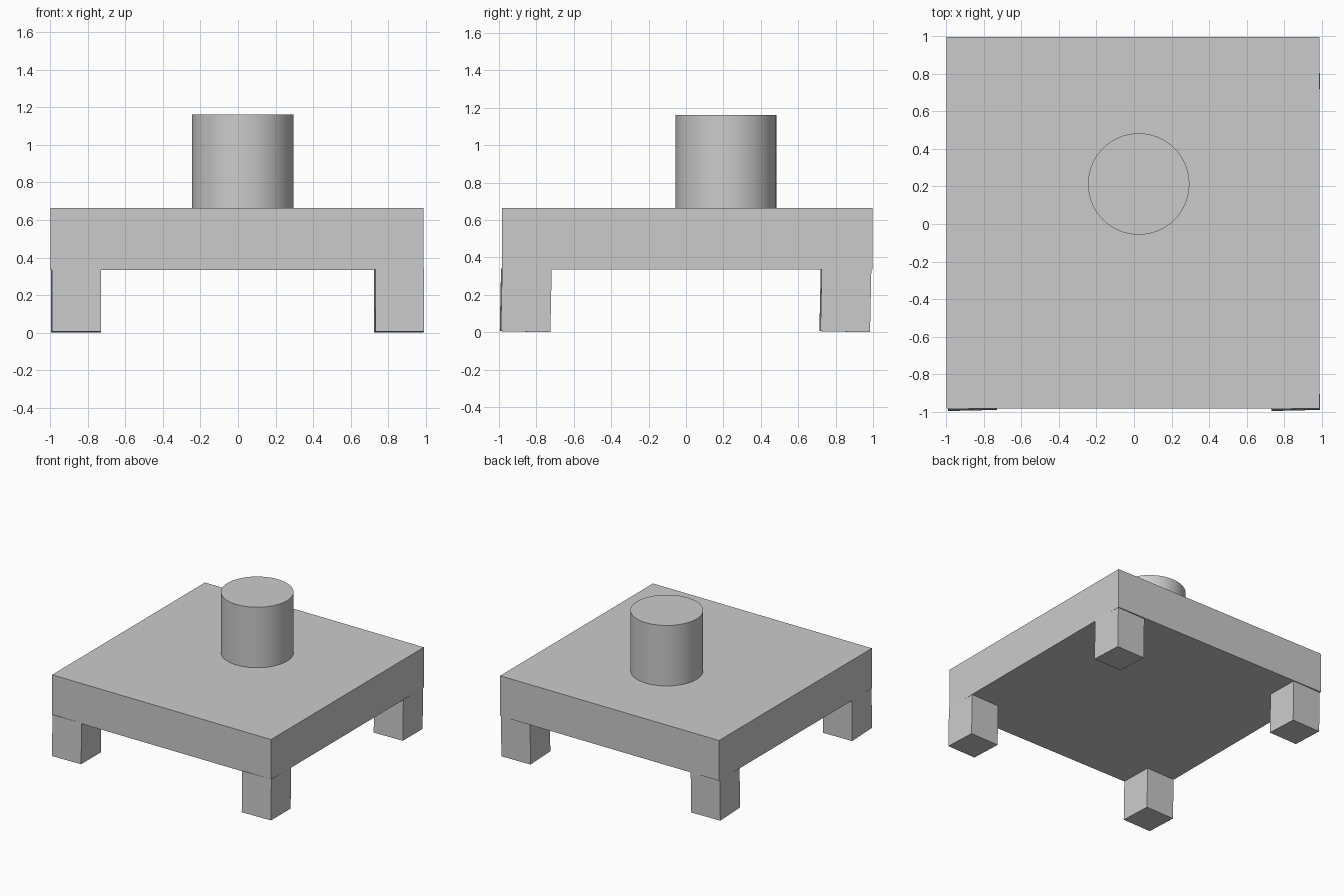
import bpy
from math import radians

if "Cube" in bpy.data.objects:
    bpy.data.objects.remove(bpy.data.objects["Cube"])


def box(name, center, size, rot=(0, 0, 0)):
    bpy.ops.mesh.primitive_cube_add(size=1, location=center, rotation=rot)
    ob = bpy.context.object
    ob.name = name
    ob.scale = size
    bpy.ops.object.transform_apply(location=False, rotation=False, scale=True)
    return ob


# Square slab
box("slab", (-0.005, 0.007, 0.5), (1.985, 1.98, 0.33))

# Four corner legs, each very slightly leaning and twisted
lean = (radians(-1.2), 0, radians(1.3))
for side, x in (("left", -0.863), ("right", 0.858)):
    for end, y in (("front", -0.857), ("back", 0.852)):
        box(f"{end}_{side}_leg", (x, y, 0.1705), (0.26, 0.265, 0.335), lean)

# Round post on top, set slightly towards the back
bpy.ops.mesh.primitive_cylinder_add(vertices=64, radius=0.27, depth=0.497,
                                    location=(0.025, 0.213, 0.9125))
bpy.context.object.name = "post"
bpy.ops.object.shade_smooth_by_angle(angle=radians(30))
